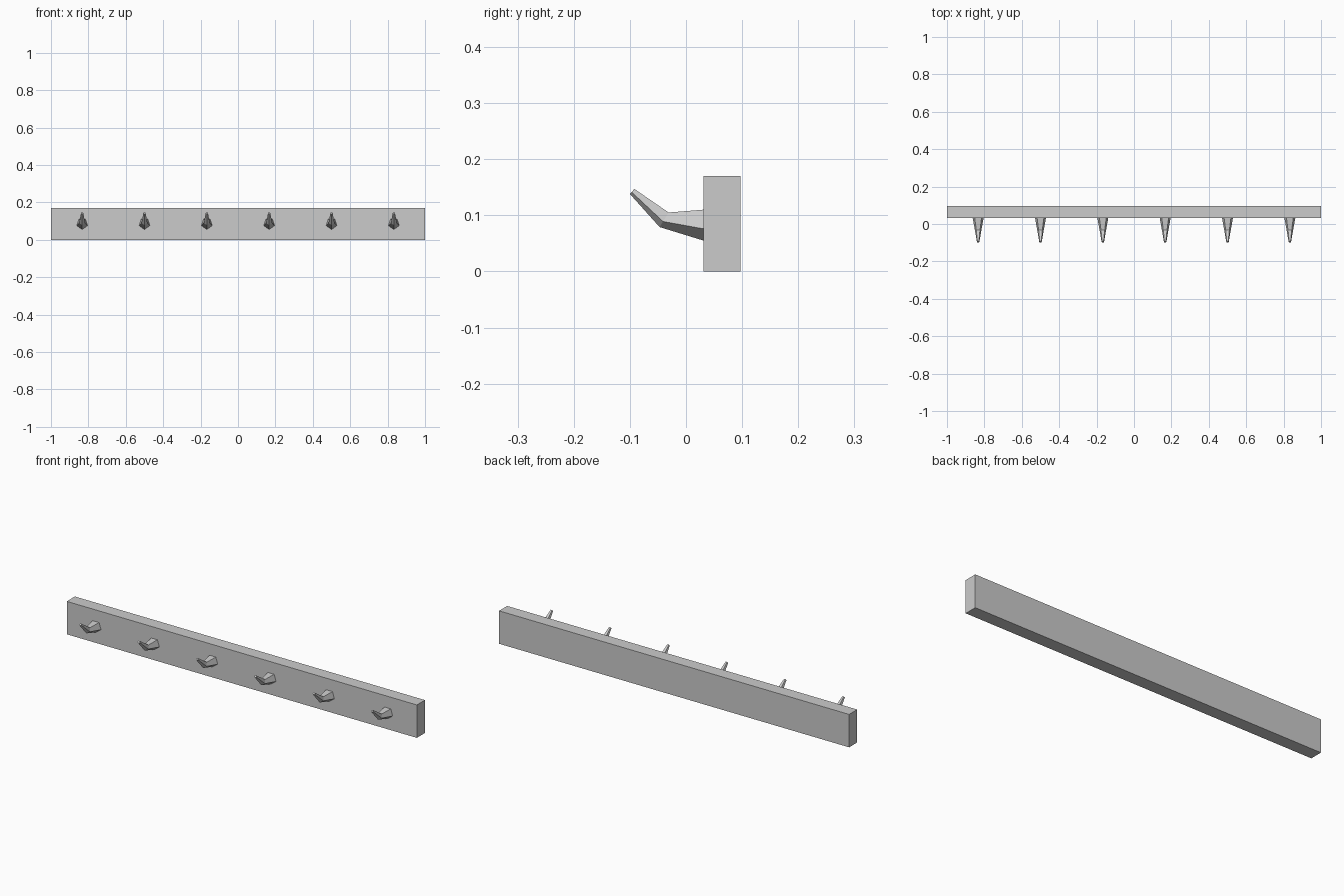
import bpy, bmesh, math
from mathutils import Vector

cube = bpy.data.objects.get("Cube")
if cube:
    bpy.data.objects.remove(cube, do_unlink=True)

grey = bpy.data.materials.new("light grey")
grey.use_nodes = True
colour = (0.6, 0.6, 0.6, 1)
grey.diffuse_color = colour
grey.node_tree.nodes["Principled BSDF"].inputs["Base Color"].default_value = colour


def finish(name, bm):
    bmesh.ops.recalc_face_normals(bm, faces=bm.faces)
    mesh = bpy.data.meshes.new(name)
    bm.to_mesh(mesh)
    bm.free()
    mesh.materials.append(grey)
    obj = bpy.data.objects.new(name, mesh)
    bpy.context.collection.objects.link(obj)
    return obj


# Wall board
bm = bmesh.new()
bmesh.ops.create_cube(bm, size=1)
bmesh.ops.scale(bm, vec=(2, 0.066, 0.17), verts=bm.verts)
bmesh.ops.translate(bm, vec=(0, 0.064, 0.085), verts=bm.verts)
finish("wall_board", bm)

# Pegs: pentagons lofted through (y, z) of the lower corner and the upper edge
SECTIONS = [((0.031, 0.055), (0.031, 0.11)),
            ((-0.047, 0.079), (-0.031, 0.105)),
            ((-0.1, 0.138), (-0.092, 0.147))]
SIDES = 5


def peg_ring(bm, x, low, high):
    low, high = Vector((x, *low)), Vector((x, *high))
    radius = (high - low).length / (1 + math.cos(math.pi / SIDES))
    up = (high - low).normalized()
    centre = low + up * radius
    ring = []
    for i in range(SIDES):
        a = math.tau * i / SIDES
        ring.append(bm.verts.new(centre + radius * (Vector((math.sin(a), 0, 0)) - up * math.cos(a))))
    return ring


for n in range(6):
    bm = bmesh.new()
    x = (n - 2.5) / 3
    rings = [peg_ring(bm, x, *section) for section in SECTIONS]
    for a, b in zip(rings, rings[1:]):
        for i in range(SIDES):
            j = (i + 1) % SIDES
            bm.faces.new((a[i], a[j], b[j], b[i]))
    bm.faces.new(rings[0])
    bm.faces.new(rings[-1])
    finish(f"peg_{n + 1}", bm)
